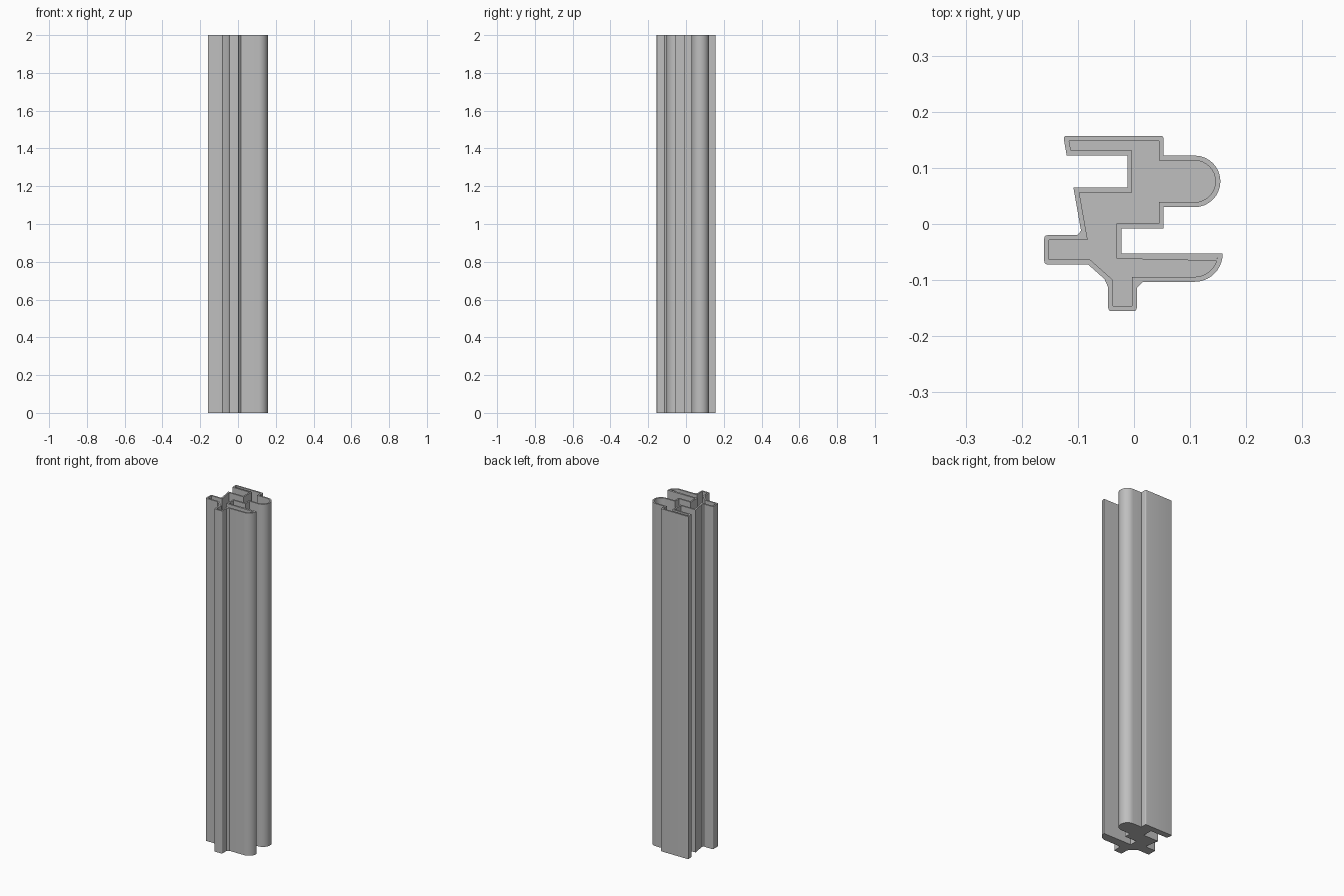
import bpy
import bmesh
from math import sin, cos, radians
from mathutils import Vector

HEIGHT = 2.0
WALL = 0.0088
FLOOR = 0.0088

cube = bpy.data.objects.get("Cube")
if cube:
    bpy.data.objects.remove(cube, do_unlink=True)


def arc(cx, cy, radius, start, end, steps):
    """Points on a circular arc, none of them softened."""
    angles = [radians(start + (end - start) * i / steps) for i in range(steps + 1)]
    return [(cx + radius * cos(a), cy + radius * sin(a), 0) for a in angles]


def neighbours(points):
    """Each point with the one before and the one after it."""
    return zip(points[-1:] + points[:-1], points, points[1:] + points[:1])


def offset_inward(points, distance):
    """Mitred inset of a clockwise outline."""
    result = []
    for before, here, after in neighbours(points):
        d1, d2 = (here - before).normalized(), (after - here).normalized()
        n1, n2 = Vector((d1.y, -d1.x)), Vector((d2.y, -d2.x))
        result.append(here + (n1 + n2) * distance / (1 + n1.dot(n2)))
    return result


def soften(points, sizes):
    """Round the convex corners and chamfer the concave ones."""
    result = []
    for (before, here, after), size in zip(neighbours(points), sizes):
        if not size:
            result.append(here)
            continue
        a = here + (before - here).normalized() * size
        b = here + (after - here).normalized() * size
        convex = (here - before).cross(after - here) < 0
        steps = 4 if convex else 1
        for i in range(steps + 1):
            t = i / steps
            mid = here if convex else (a + b) / 2
            result.append(a * (1 - t) ** 2 + mid * 2 * t * (1 - t) + b * t ** 2)
    return result


# Clockwise outline: x, y, corner size
outline = [(-.126, .157, .006), (.053, .157, .006), (.053, .122, 0)]
# Rounded bead
outline += arc(.108, .076, .046, 90, -90, 16)
outline += [(.053, .03, 0), (.053, -.008, 0), (-.022, -.008, 0), (-.022, -.053, 0)]
# Quarter-round tongue
outline += arc(.108, -.053, .05, 0, -90, 10)
# Front rib, left rib and the slanted side with its slot
outline += [
    (.005, -.103, .011), (.005, -.155, .006), (-.046, -.155, .006),
    (-.046, -.104, .009), (-.082, -.072, 0), (-.16, -.072, .006),
    (-.16, -.02, .006), (-.093, -.02, .008), (-.108, .065, 0),
    (-.012, .065, 0), (-.012, .122, 0), (-.12, .122, 0),
]

sharp = [Vector(p[:2]) for p in outline]
outer = soften(sharp, [p[2] for p in outline])
inner = offset_inward(sharp, WALL)

bm = bmesh.new()


def ring(points, z):
    return [bm.verts.new((p.x, p.y, z)) for p in points]


def wall(low, high):
    """Side faces between two rings; returns the upper edges."""
    edges = []
    count = len(low)
    for i in range(count):
        j = (i + 1) % count
        bm.faces.new((low[i], low[j], high[j], high[i]))
        edges.append(bm.edges.get((high[i], high[j])))
    return edges


# Outer skin with closed base
outer_low, outer_high = ring(outer, 0), ring(outer, HEIGHT)
rim = wall(outer_low, outer_high)
bm.faces.new(outer_low)

# Hollow inside with its floor
inner_low, inner_high = ring(inner, FLOOR), ring(inner, HEIGHT)
rim += wall(inner_low, inner_high)
bm.faces.new(inner_low)

# Top rim joining the two skins
bmesh.ops.triangle_fill(bm, edges=rim, use_beauty=True, normal=(0, 0, 1))
bmesh.ops.recalc_face_normals(bm, faces=bm.faces[:])

mesh = bpy.data.meshes.new("hollow_profile_bar")
bm.to_mesh(mesh)
bm.free()
bar = bpy.data.objects.new("hollow_profile_bar", mesh)
bpy.context.collection.objects.link(bar)

# Plain grey material
grey = bpy.data.materials.new("plain grey")
grey.use_nodes = True
colour = (.52, .52, .52, 1)
grey.diffuse_color = colour
grey.node_tree.nodes["Principled BSDF"].inputs["Base Color"].default_value = colour
mesh.materials.append(grey)

# Smooth curves, crisp edges
for other in bpy.context.selected_objects:
    other.select_set(False)
bar.select_set(True)
bpy.context.view_layer.objects.active = bar
bpy.ops.object.shade_smooth_by_angle(angle=radians(30))
